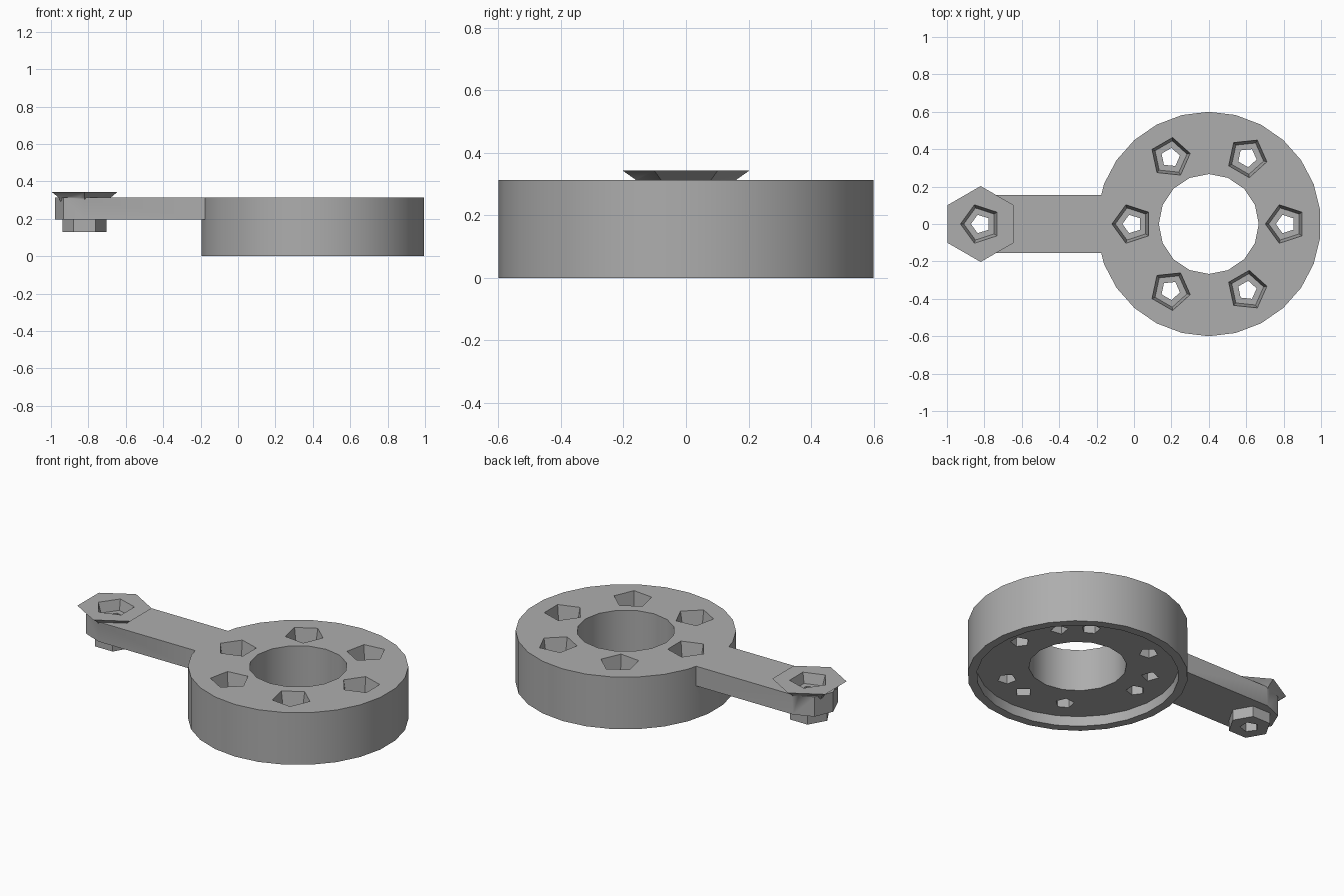
import bpy
from math import cos, sin, pi, radians

cube = bpy.data.objects.get("Cube")
if cube:
    bpy.data.objects.remove(cube)

grey = bpy.data.materials.new("plain grey")
grey.use_nodes = True
colour = (0.42, 0.42, 0.42, 1)
grey.diffuse_color = colour
grey.node_tree.nodes["Principled BSDF"].inputs["Base Color"].default_value = colour

RING_X, END_X, TOP = 0.4, -0.82, 0.313


def loft(name, outlines):
    """Closed solid through (outline points, z) layers."""
    n = len(outlines[0][0])
    verts = [(x, y, z) for pts, z in outlines for x, y in pts]
    faces = [list(range(n))[::-1], [len(verts) - n + i for i in range(n)]]
    for k in range(len(outlines) - 1):
        for i in range(n):
            j = (i + 1) % n
            faces.append([k * n + i, k * n + j, (k + 1) * n + j, (k + 1) * n + i])
    mesh = bpy.data.meshes.new(name)
    mesh.from_pydata(verts, [], faces)
    mesh.materials.append(grey)
    obj = bpy.data.objects.new(name, mesh)
    bpy.context.collection.objects.link(obj)
    return obj


def prism(name, x, y, sides, layers, turn=0):
    """Regular prism or cone from (radius, z) layers, turn in degrees."""
    angles = [radians(turn) + 2 * pi * i / sides for i in range(sides)]
    return loft(name, [([(x + r * cos(a), y + r * sin(a)) for a in angles], z)
                       for r, z in layers])


def combine(target, other, operation):
    mod = target.modifiers.new("combine", "BOOLEAN")
    mod.operation, mod.solver, mod.object = operation, "EXACT", other
    bpy.context.view_layer.objects.active = target
    bpy.ops.object.modifier_apply(modifier=mod.name)
    bpy.data.objects.remove(other)


# Round housing
body = prism("ring_housing", RING_X, 0, 26, [(0.6, 0), (0.6, TOP)], 90)

# Arm with a rounded end
end = [(END_X + 0.158 * cos(a), 0.155 * sin(a))
       for a in (radians(90 + 45 * i) for i in range(5))]
outline = end + [(0, -0.155), (0, 0.155)]
combine(body, loft("arm", [(outline, 0.195), (outline, TOP)]), "UNION")

# Flared hexagonal pad above the arm, boss below it
pad = prism("pad", END_X, 0, 6, [(0.15, TOP - 0.02), (0.16, TOP), (0.203, 0.343)], 90)
combine(body, pad, "UNION")
boss = prism("boss", END_X, 0, 6, [(0.118, 0.13), (0.118, 0.21)])
combine(body, boss, "UNION")

# Centre bore and shallow recess underneath
combine(body, prism("bore", RING_X, 0, 16, [(0.267, -0.1), (0.267, 0.5)]), "DIFFERENCE")
combine(body, prism("recess", RING_X, 0, 26, [(0.55, -0.1), (0.55, 0.06)], 90), "DIFFERENCE")


def stepped_hole(x, y, bottom, depth, top, sides, turn):
    step = top - depth
    cutter = prism("hole", x, y, sides,
                   [(0.052, bottom), (0.052, step), (0.09, step), (0.108, top), (0.108, top + 0.1)], turn)
    combine(body, cutter, "DIFFERENCE")


# Six stepped screw holes round the ring, one through the arm end
for i in range(6):
    a = radians(60 * i)
    stepped_hole(RING_X + 0.41 * cos(a), 0.41 * sin(a), -0.1, 0.1, TOP, 5, 180 + 24 * (i % 3))
stepped_hole(END_X, 0, 0, 0.06, 0.343, 5, 180)

# Three blind holes in the underside
for degrees in (36, 156, 276):
    a = radians(degrees)
    blind = prism("blind_hole", RING_X + 0.41 * cos(a), 0.41 * sin(a), 4,
                  [(0.05, -0.1), (0.05, 0.16)], degrees)
    combine(body, blind, "DIFFERENCE")

bpy.ops.object.select_all(action="DESELECT")
body.select_set(True)
bpy.context.view_layer.objects.active = body
bpy.ops.object.shade_smooth_by_angle(angle=radians(28))
